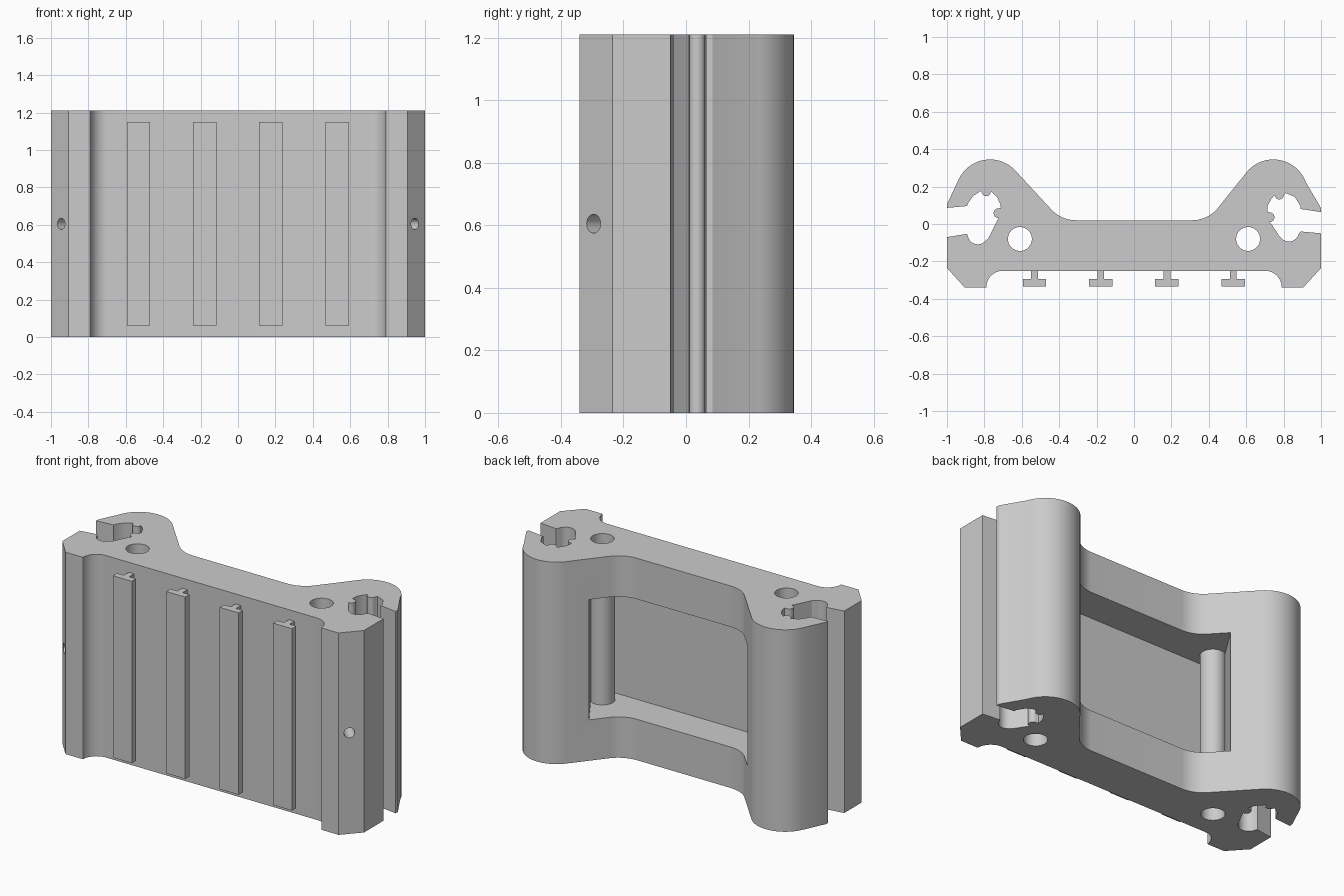
import bpy, bmesh, math

HEIGHT = 1.21
MID = HEIGHT / 2

if "Cube" in bpy.data.objects:
    bpy.data.objects.remove(bpy.data.objects["Cube"], do_unlink=True)

grey = bpy.data.materials.new("light_grey")
grey.use_nodes = True
grey.diffuse_color = (0.6, 0.6, 0.6, 1)
grey.node_tree.nodes["Principled BSDF"].inputs["Base Color"].default_value = grey.diffuse_color


def arc(cx, cy, r, start, end, steps=16):
    angles = [math.radians(start + (end - start) * i / steps) for i in range(steps + 1)]
    return [(cx + r * math.cos(a), cy + r * math.sin(a)) for a in angles]


def mirror(points):
    return [(-x, y) for x, y in reversed(points)]


def prism(name, points, z0, z1):
    """Extrude a closed outline from z0 up to z1."""
    bm = bmesh.new()
    face = bm.faces.new([bm.verts.new((x, y, z0)) for x, y in points])
    top = bmesh.ops.extrude_face_region(bm, geom=[face])["geom"]
    verts = [v for v in top if isinstance(v, bmesh.types.BMVert)]
    bmesh.ops.translate(bm, verts=verts, vec=(0, 0, z1 - z0))
    bmesh.ops.recalc_face_normals(bm, faces=bm.faces)
    mesh = bpy.data.meshes.new(name)
    bm.to_mesh(mesh)
    bm.free()
    mesh.materials.append(grey)
    obj = bpy.data.objects.new(name, mesh)
    bpy.context.collection.objects.link(obj)
    return obj


def combine(target, tool, operation):
    """Apply a boolean and discard the tool."""
    mod = target.modifiers.new("boolean", "BOOLEAN")
    mod.operation, mod.object, mod.solver = operation, tool, "EXACT"
    bpy.context.view_layer.objects.active = target
    bpy.ops.object.modifier_apply(modifier=mod.name)
    bpy.data.objects.remove(tool, do_unlink=True)


# Clamp channels, listed from the upper slot lip round to the lower lip
right_clamp = [(-1, 0.086), (-0.893, 0.096), (-0.888, 0.11), (-0.86, 0.15), (-0.82, 0.176),
               *arc(-0.79, 0.174, 0.025, 180, 360, 8),
               (-0.733, 0.145), (-0.715, 0.107), (-0.712, 0.085),
               *arc(-0.725, 0.058, 0.026, 90, 270, 8),
               (-0.733, 0.015), (-0.78, -0.08),
               *arc(-0.835, -0.055, 0.054, -35, -165, 10),
               (-0.893, -0.053), (-1, -0.07)]
left_clamp = [(1, 0.064), (0.89, 0.08), (0.89, 0.096), (0.86, 0.145), (0.81, 0.166),
              *arc(0.777, 0.156, 0.025, 0, -180, 8),
              (0.735, 0.135), (0.715, 0.1), (0.713, 0.065),
              *arc(0.725, 0.036, 0.026, 90, -90, 8),
              (0.735, 0), (0.777, -0.065),
              *arc(0.828, -0.04, 0.054, 215, 345, 10),
              (0.89, -0.04), (1, -0.05)]

# Body outline: front feet, side lips, rounded lobes and dished back
foot = [*arc(-0.7, -0.34, 0.09, 90, 180, 12), (-0.905, -0.34), (-1, -0.235)]
outline = foot + right_clamp[::-1]
outline += [(-1, 0.105)] + arc(-0.77, 0.16, 0.185, 157, 42, 28)
outline += arc(-0.31, 0.2, 0.18, 222, 270) + arc(0.31, 0.2, 0.18, 270, 318)
outline += arc(0.745, 0.16, 0.185, 138, 20, 28) + [(1, 0.085)]
outline += left_clamp + mirror(foot)
body = prism("bracket_body", outline, 0, HEIGHT)

# Deep pocket in the back, undercut at both ends
pocket_side = [(-0.645, -0.19), (-0.645, -0.02), (-0.456, 0.275)]
pocket = prism("pocket_cutter", pocket_side + mirror(pocket_side), 0.245, 0.965)
combine(body, pocket, "DIFFERENCE")

# Tubes crossing the pocket, with bores through the full height
for side in (-1, 1):
    cx = side * 0.61
    post = prism("post", arc(cx, -0.08, 0.069, 0, 352.5, 47), 0.2, 1)
    combine(body, post, "UNION")
    bore = prism("bore_cutter", arc(cx, -0.08, 0.064, 0, 352.5, 47), -0.1, HEIGHT + 0.1)
    combine(body, bore, "DIFFERENCE")

# Screw holes drilled through the front chamfers into the clamp channels
for side in (-1, 1):
    drill = prism("drill_cutter", arc(0, 0, 0.03, 0, 345, 23), -0.1, 0.19)
    drill.location = (side * 0.947, -0.297, MID)
    drill.rotation_euler = (math.radians(-90), 0, math.radians(side * 45))
    bpy.context.view_layer.update()
    combine(body, drill, "DIFFERENCE")

# T-shaped rails on the front
half_rail = [(-0.018, -0.245), (-0.018, -0.295), (-0.0625, -0.295), (-0.0625, -0.335)]
rails = []
for i in range(4):
    cx = -0.532 + i * 0.354
    points = [(cx + x, y) for x, y in half_rail + mirror(half_rail)]
    rails.append(prism(f"front_rail_{i + 1}", points, 0.06, 1.15))

# Smooth the curved walls, keep the edges crisp
bpy.ops.object.select_all(action="DESELECT")
for obj in [body] + rails:
    obj.select_set(True)
bpy.context.view_layer.objects.active = body
bpy.ops.object.shade_smooth_by_angle(angle=math.radians(30))
